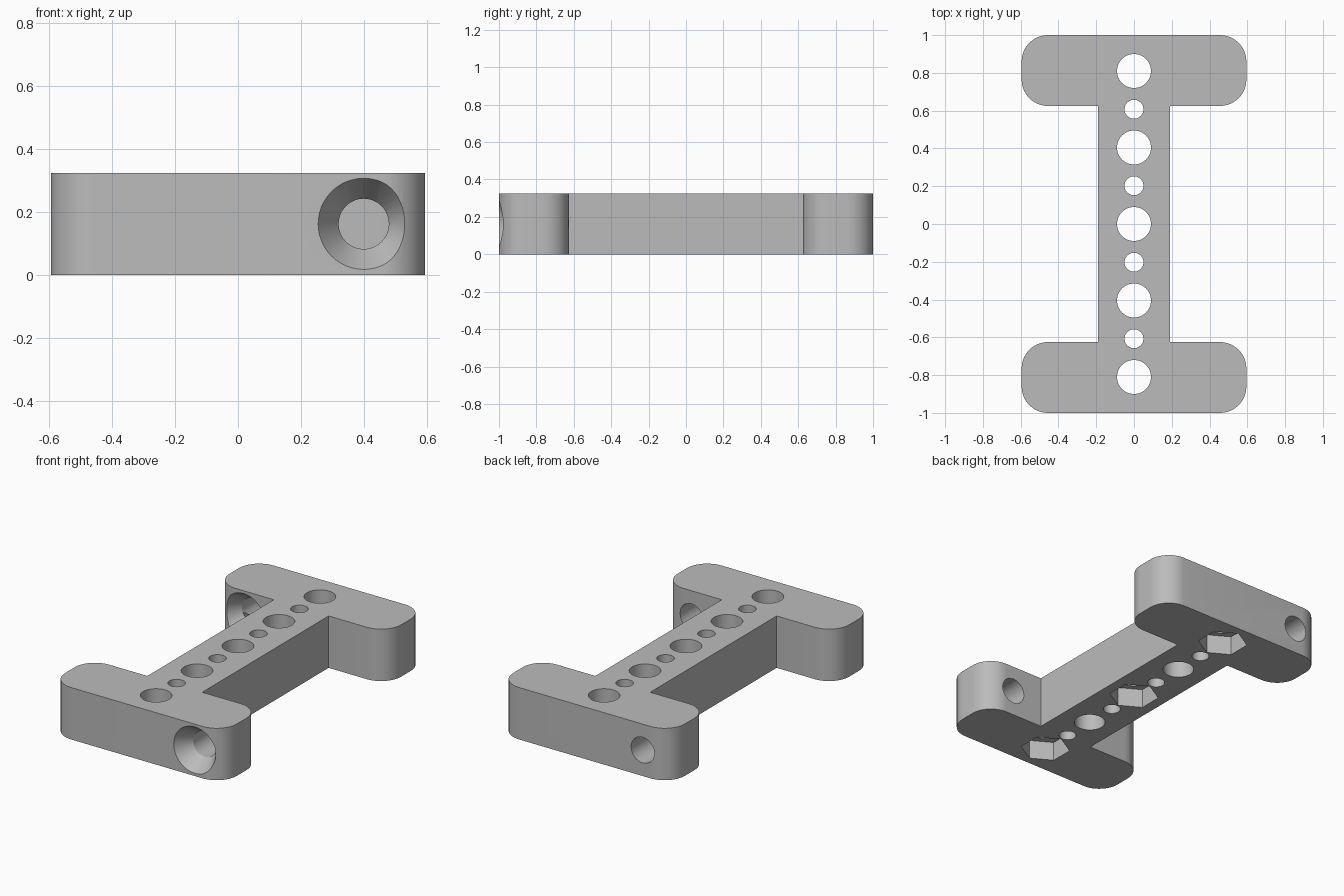
import bpy, bmesh, math
from mathutils import Matrix

cube = bpy.data.objects.get("Cube")
if cube:
    bpy.data.objects.remove(cube, do_unlink=True)

HEIGHT = 0.325
HALF_X, HALF_Y = 0.595, 1.0
WEB_X, BAR_Y = 0.19, 0.625
CORNER = 0.14
MID_Z = HEIGHT / 2

grey = bpy.data.materials.new("matte grey")
grey.use_nodes = True
colour = (0.5, 0.5, 0.5, 1)
grey.diffuse_color = colour
grey.node_tree.nodes["Principled BSDF"].inputs["Base Color"].default_value = colour


def make_object(name, bm):
    mesh = bpy.data.meshes.new(name)
    bmesh.ops.recalc_face_normals(bm, faces=bm.faces)
    bm.to_mesh(mesh)
    bm.free()
    mesh.materials.append(grey)
    obj = bpy.data.objects.new(name, mesh)
    bpy.context.collection.objects.link(obj)
    return obj


def arc(cx, cy, start):
    """Quarter circle of points, counter-clockwise from the start angle."""
    steps = 12
    return [(cx + CORNER * math.cos(start + math.pi / 2 * i / steps),
             cy + CORNER * math.sin(start + math.pi / 2 * i / steps))
            for i in range(steps + 1)]


# I-shaped plate: a half outline, turned half round for the other half
ax, ay = HALF_X - CORNER, HALF_Y - CORNER
half = [(WEB_X, BAR_Y)]
half += arc(ax, BAR_Y + CORNER, -math.pi / 2)
half += arc(ax, ay, 0)
half += arc(-ax, ay, math.pi / 2)
half += arc(-ax, BAR_Y + CORNER, math.pi)
half += [(-WEB_X, BAR_Y)]
outline = half + [(-x, -y) for x, y in half]

bm = bmesh.new()
base = bm.faces.new([bm.verts.new((x, y, 0)) for x, y in outline])
top = bmesh.ops.extrude_face_region(bm, geom=[base])
bmesh.ops.translate(bm, vec=(0, 0, HEIGHT),
                    verts=[v for v in top["geom"] if isinstance(v, bmesh.types.BMVert)])
plate = make_object("connector_plate", bm)


def cut(r1, r2, depth, centre, sides=48, along_y=False):
    """Cut a round, tapered or many-sided hole out of the plate."""
    place = Matrix.Translation(centre)
    if along_y:
        place = place @ Matrix.Rotation(-math.pi / 2, 4, "X")
    bm = bmesh.new()
    bmesh.ops.create_cone(bm, cap_ends=True, segments=sides, radius1=r1,
                          radius2=r2, depth=depth, matrix=place)
    cutter = make_object("hole_cutter", bm)
    cutter.hide_render = True
    mod = plate.modifiers.new("hole", "BOOLEAN")
    mod.operation, mod.solver, mod.object = "DIFFERENCE", "EXACT", cutter
    bpy.context.view_layer.objects.active = plate
    bpy.ops.object.modifier_apply(modifier=mod.name)
    bpy.data.objects.remove(cutter, do_unlink=True)


# Row of alternating large and small holes along the web
PITCH = 0.2025
for i in range(-4, 5):
    r = 0.09 if i % 2 == 0 else 0.05
    cut(r, r, 1, (0, i * PITCH, MID_Z))

# Hexagonal nut pockets in the underside
POCKET, OVER = 0.12, 0.05
for i in (-4, 0, 4):
    bm_z = (POCKET - OVER) / 2
    # a six-sided cone primitive has corners on one axis; keep them on x
    cut(0.144, 0.144, POCKET + OVER, (0, i * PITCH, bm_z), sides=6)

# Countersunk screw holes through each bar, at opposite ends
SINK, LEAD = 0.1, 0.02
slope = (0.145 - 0.08) / SINK
for x, face_y in ((0.4, -HALF_Y), (-0.4, BAR_Y)):
    cut(0.08, 0.08, 0.6, (x, face_y + 0.2, MID_Z), along_y=True)
    cut(0.145 + slope * LEAD, 0.08, SINK + LEAD,
        (x, face_y + (SINK - LEAD) / 2, MID_Z), along_y=True)

# Corner vertices of the pockets onto the x axis, then smooth the curves
bpy.ops.object.select_all(action="DESELECT")
plate.select_set(True)
bpy.context.view_layer.objects.active = plate
bpy.ops.object.shade_smooth_by_angle(angle=math.radians(30))
